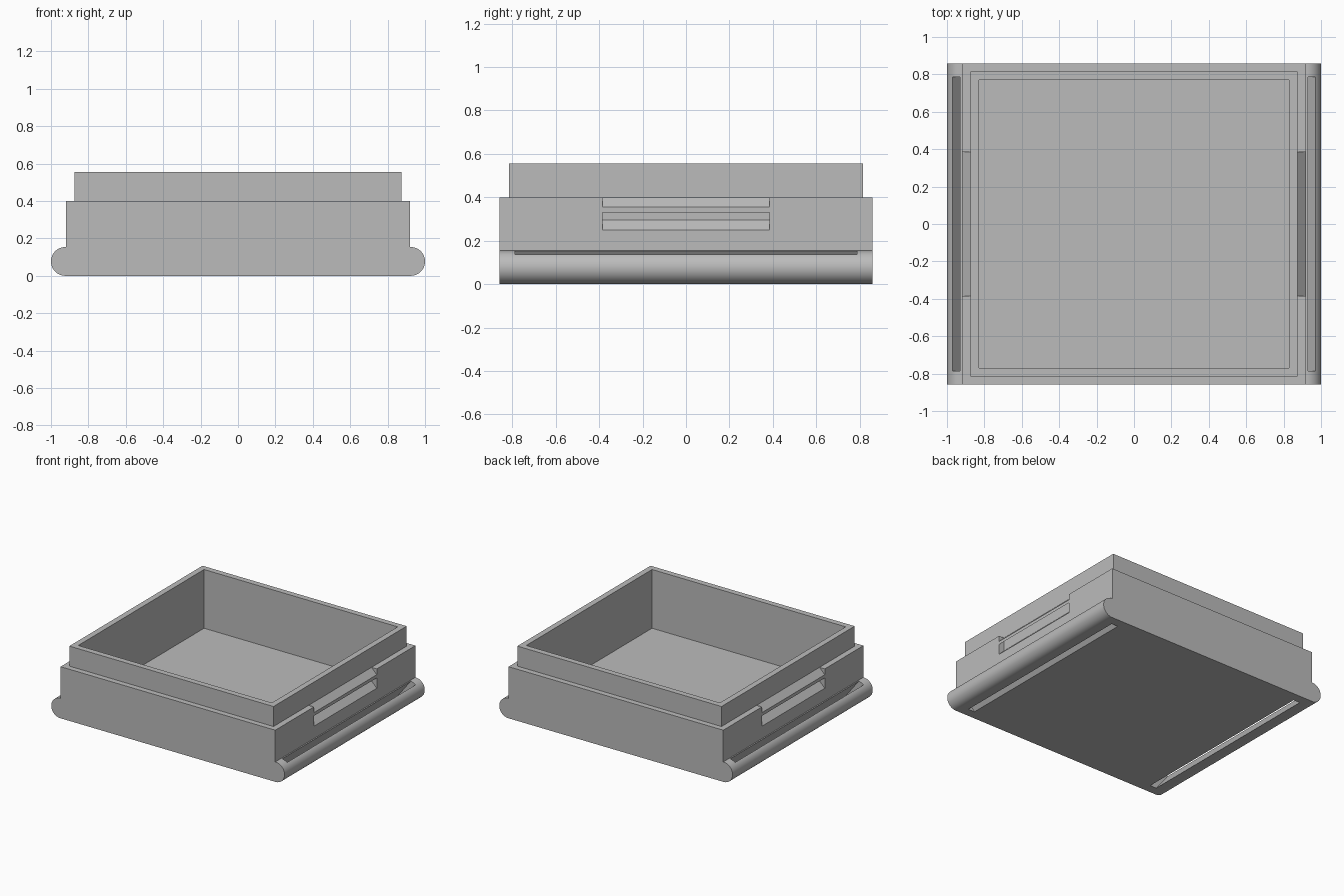
import bpy, bmesh, math

if "Cube" in bpy.data.objects:
    bpy.data.objects.remove(bpy.data.objects["Cube"])

grey = bpy.data.materials.new("plain grey")
grey.diffuse_color = (0.5, 0.5, 0.5, 1)
grey.use_nodes = True
grey.node_tree.nodes["Principled BSDF"].inputs["Base Color"].default_value = grey.diffuse_color


def prism(name, profile, half_y):
    """Extrude an (x, z) profile along y, symmetric about y = 0."""
    bm = bmesh.new()
    face = bm.faces.new([bm.verts.new((x, -half_y, z)) for x, z in profile])
    ext = bmesh.ops.extrude_face_region(bm, geom=[face])["geom"]
    verts = [g for g in ext if isinstance(g, bmesh.types.BMVert)]
    bmesh.ops.translate(bm, verts=verts, vec=(0, 2 * half_y, 0))
    bmesh.ops.recalc_face_normals(bm, faces=bm.faces[:])
    mesh = bpy.data.meshes.new(name)
    bm.to_mesh(mesh)
    bm.free()
    mesh.materials.append(grey)
    obj = bpy.data.objects.new(name, mesh)
    bpy.context.collection.objects.link(obj)
    return obj


def box(x, z0, z1):
    return [(-x, z0), (x, z0), (x, z1), (-x, z1)]


def boolean(target, other, operation):
    mod = target.modifiers.new(operation.lower(), 'BOOLEAN')
    mod.operation = operation
    mod.solver = 'EXACT'
    mod.object = other
    bpy.context.view_layer.objects.active = target
    bpy.ops.object.modifier_apply(modifier=mod.name)
    bpy.data.objects.remove(other)


# Body: straight walls above a base with rounded side rails
R = 0.077
right = [(1 - R + R * math.cos(a), R + R * math.sin(a))
         for a in (math.radians(-90 + 180 * i / 24) for i in range(25))]
right += [(0.92, 2 * R), (0.92, 0.40)]
body = prism("case_body", right + [(-x, z) for x, z in reversed(right)], 0.858)

# Raised lip and open cavity
boolean(body, prism("lip", box(0.875, 0.2, 0.555), 0.815), 'UNION')
boolean(body, prism("cavity_cutter", box(0.83, 0.10, 0.7), 0.77), 'DIFFERENCE')

# Slanted strap slots through the rails, latch slots and chamfers on the walls
k = (0.93 - 0.81) / 0.154
strap = [(0.81 - 0.05 * k, -0.05), (0.865 - 0.05 * k, -0.05),
         (0.865 + 0.2 * k, 0.2), (0.93, 0.154), (0.93, 0.2)]
strap = [strap[0], strap[1], strap[2], strap[4], strap[3]]
latch = [(0.94, 0.23), (0.94, 0.31), (0.875, 0.375), (0.875, 0.295)]
chamfer = [(0.94, 0.335), (0.94, 0.42), (0.875, 0.42), (0.875, 0.40)]
for s in (1, -1):
    for name, profile, half_y in (("strap_slot", strap, 0.787),
                                  ("latch_slot", latch, 0.385),
                                  ("latch_chamfer", chamfer, 0.385)):
        cutter = prism(name + "_cutter", [(s * x, z) for x, z in profile], half_y)
        boolean(body, cutter, 'DIFFERENCE')

# Smooth only the round rails
bpy.ops.object.select_all(action='DESELECT')
body.select_set(True)
bpy.context.view_layer.objects.active = body
bpy.ops.object.shade_smooth_by_angle(angle=math.radians(20))
